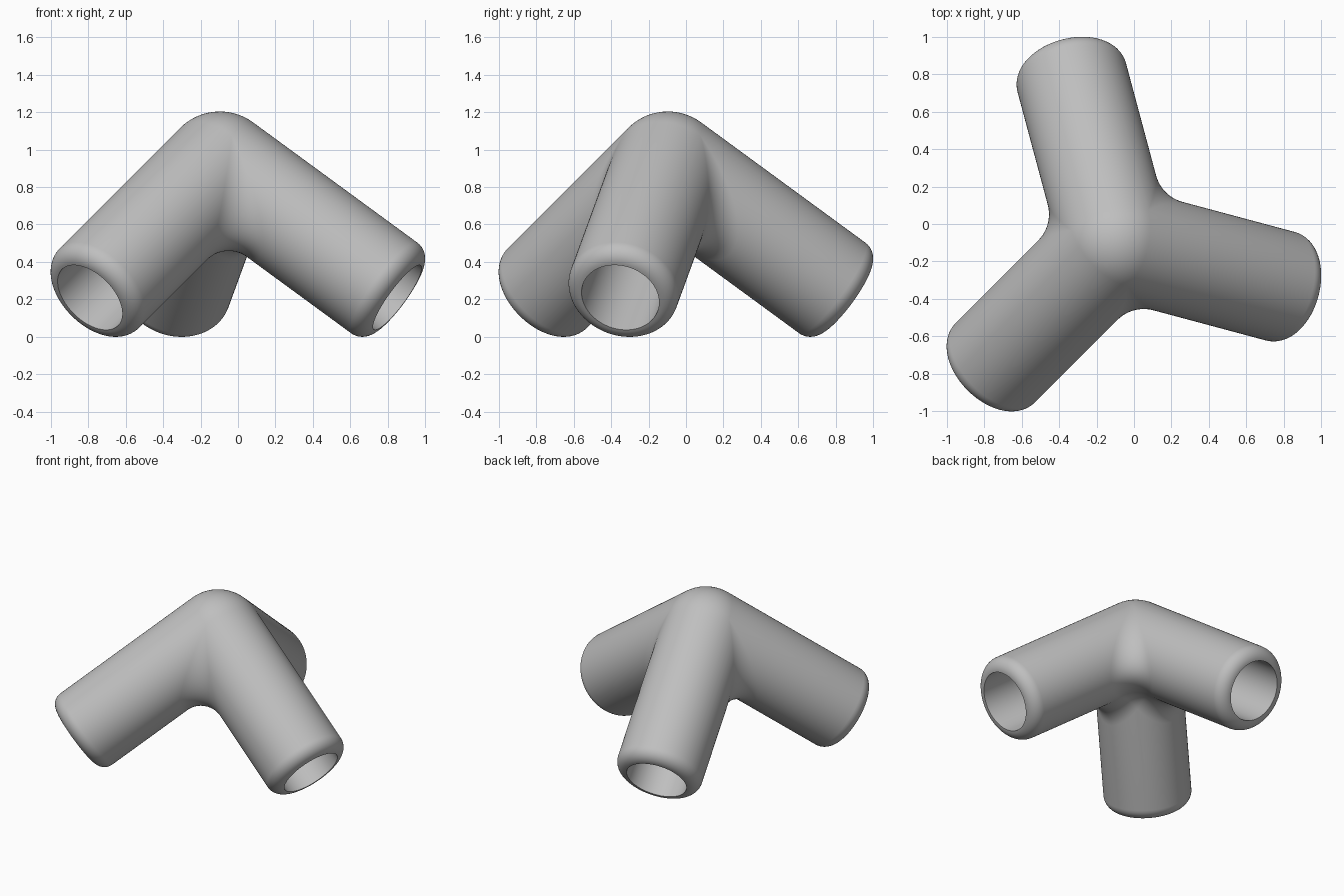
import bpy
import bmesh
from math import sin, cos, pi, sqrt, radians
from mathutils import Vector

if "Cube" in bpy.data.objects:
    bpy.data.objects.remove(bpy.data.objects["Cube"])

CENTER = Vector((-0.097, -0.097, 0.904))   # where the three axes meet
R = 0.30           # tube radius
LIP = 0.088        # rounding of the open ends
LENGTH = 1.203     # axis length of each arm
STOP = 0.33        # socket floor, measured from the centre
FILLET = 0.20      # blend radius between arms
BIG = R + FILLET
N = 12             # segments per 45 degrees

# Three mutually perpendicular arms, tilted evenly downwards
ARMS = [Vector((sqrt(2 / 3) * cos(radians(a)), sqrt(2 / 3) * sin(radians(a)), -sqrt(1 / 3)))
        for a in (345, 105, 225)]

bm = bmesh.new()


def grid(rows):
    """Skin a list of equally long point rows with faces."""
    verts = [[bm.verts.new(CENTER + p) for p in row] for row in rows]
    for r0, r1 in zip(verts, verts[1:]):
        for i in range(len(r0) - 1):
            bm.faces.new((r0[i], r0[i + 1], r1[i + 1], r1[i]))


def arc(a, b, steps):
    return [a.slerp(b, i / steps, a) for i in range(steps + 1)]


def ball_triangle(origin, radius, a, b, c, steps):
    """Triangular piece of a sphere between three directions."""
    grid([[origin + radius * p for p in arc(a, q, steps)] for q in arc(b, c, steps)])


def arm(d, e, f):
    """Hollow tube along d, starting where the blends and the cap end."""
    angles = [i * pi / (4 * N) for i in range(8 * N + 1)]
    spokes = [cos(t) * e + sin(t) * f for t in angles]
    rows = [[R * s + BIG * max(0, cos(t), sin(t)) * d for t, s in zip(angles, spokes)]]
    profile = [(R - LIP + LIP * cos(k * pi / 20), LENGTH - LIP + LIP * sin(k * pi / 20))
               for k in range(11)]
    profile += [(R - LIP, STOP), (0, STOP)]
    rows += [[rad * s + z * d for s in spokes] for rad, z in profile]
    grid(rows)


def blend(d, e, f):
    """Rolling-ball fillet in the crotch between arms d and e."""
    rows = []
    for i in range(3 * N + 1):
        t = -pi / 2 + i * pi / (4 * N)
        origin = BIG * (cos(t) * (d + e) + sin(t) * f)
        to_d = -(cos(t) * e + sin(t) * f)
        to_e = -(cos(t) * d + sin(t) * f)
        rows.append([origin + FILLET * p for p in arc(to_d, to_e, N)])
    grid(rows)


for k in range(3):
    d, e, f = (ARMS[(k + j) % 3] for j in range(3))
    arm(d, e, f)
    blend(d, e, f)

# Rounded apex and the hollow corner underneath
d, e, f = ARMS
ball_triangle(Vector(), R, -d, -e, -f, 2 * N)
ball_triangle((d + e + f) * BIG / sqrt(2), FILLET,
              -(e + f).normalized(), -(d + f).normalized(), -(d + e).normalized(), N)

bmesh.ops.remove_doubles(bm, verts=bm.verts, dist=0.0004)
bmesh.ops.recalc_face_normals(bm, faces=bm.faces)

mesh = bpy.data.meshes.new("three_way_connector")
bm.to_mesh(mesh)
bm.free()
connector = bpy.data.objects.new("three_way_connector", mesh)
bpy.context.collection.objects.link(connector)

# Plain grey material
grey = bpy.data.materials.new("light_grey")
grey.use_nodes = True
colour = (0.52, 0.52, 0.52, 1)
grey.diffuse_color = colour
grey.node_tree.nodes["Principled BSDF"].inputs["Base Color"].default_value = colour
mesh.materials.append(grey)

bpy.ops.object.select_all(action="DESELECT")
connector.select_set(True)
bpy.context.view_layer.objects.active = connector
bpy.ops.object.shade_smooth_by_angle(angle=radians(35))
